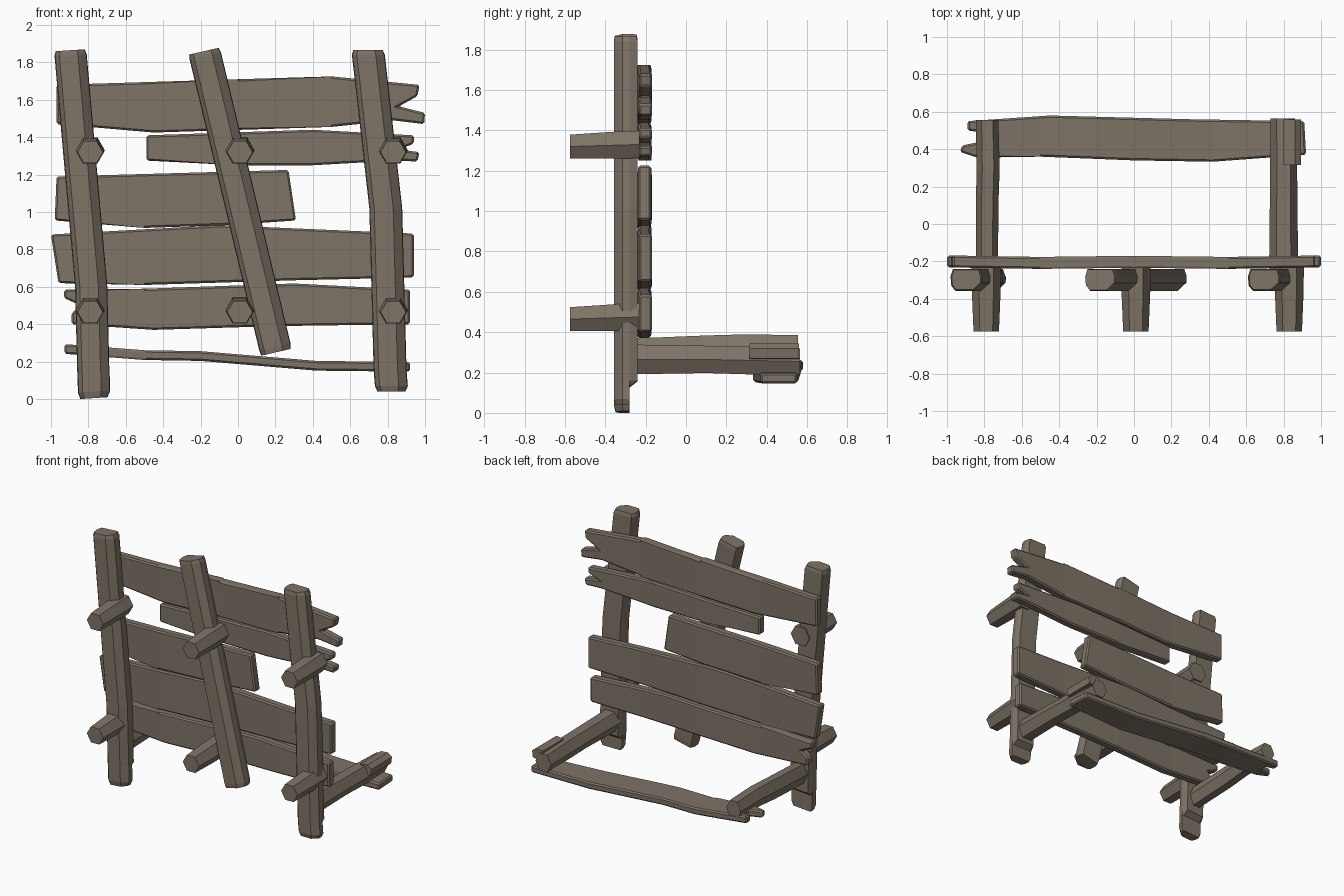
import bpy, bmesh, math
from mathutils import Vector

cube = bpy.data.objects.get("Cube")
if cube:
    bpy.data.objects.remove(cube)

wood = bpy.data.materials.new("weathered wood")
wood.use_nodes = True
COLOUR = (0.21, 0.174, 0.135, 1)
wood.diffuse_color = COLOUR
wood.node_tree.nodes["Principled BSDF"].inputs["Base Color"].default_value = COLOUR


def finish(name, bm, bevel=0):
    bmesh.ops.recalc_face_normals(bm, faces=bm.faces)
    mesh = bpy.data.meshes.new(name)
    bm.to_mesh(mesh)
    bm.free()
    mesh.materials.append(wood)
    obj = bpy.data.objects.new(name, mesh)
    bpy.context.collection.objects.link(obj)
    if bevel:
        mod = obj.modifiers.new("worn edges", 'BEVEL')
        mod.width, mod.segments = bevel, 1
        mod.limit_method, mod.angle_limit = 'ANGLE', math.radians(50)
    return obj


def loft(name, rings):
    """Skin a row of equal cross-sections and cap both ends."""
    bm = bmesh.new()
    loops = [[bm.verts.new(p) for p in ring] for ring in rings]
    n = len(loops[0])
    for a, b in zip(loops, loops[1:]):
        for i in range(n):
            j = (i + 1) % n
            bm.faces.new((a[i], a[j], b[j], b[i]))
    bm.faces.new(loops[0])
    bm.faces.new(loops[-1])
    return finish(name, bm)


def bend(x, path):
    """Piecewise linear height along a path of (x, height) pairs."""
    for (x0, h0), (x1, h1) in zip(path, path[1:]):
        if x <= x1:
            break
    return h0 + (h1 - h0) * (x - x0) / (x1 - x0)


def board(name, outline, path, thick, flat=False):
    """Plank from a 2D outline, bowed along its length."""
    bm = bmesh.new()
    face = bm.faces.new([bm.verts.new((x, 0, h)) for x, h in outline])
    out = bmesh.ops.extrude_face_region(bm, geom=[face])
    for v in out["geom"]:
        if isinstance(v, bmesh.types.BMVert):
            v.co.y += thick
    for x, _ in path[1:-1]:
        bmesh.ops.bisect_plane(bm, geom=bm.verts[:] + bm.edges[:] + bm.faces[:],
                               plane_co=(x, 0, 0), plane_no=(1, 0, 0))
    for v in bm.verts:
        v.co.y += bend(v.co.x, path) - thick / 2
        if flat:
            v.co.y, v.co.z = v.co.z, v.co.y
    return finish(name, bm, 0.01)


# Uprights: chamfered section, u across the width, y in depth
SECTION = [(-1, -.28), (-.85, -.24), (.85, -.24), (1, -.28),
           (.97, -.315), (.45, -.357), (-.7, -.357), (-.95, -.33)]


def post(name, stations, half, tilt=0):
    rings = []
    for x, z, scale, back in stations:
        rings.append([(x + u * half * scale, min(-.3 + (y + .3) * scale, back),
                       z + tilt * u) for u, y in SECTION])
    loft(name, rings)


post("right_post", [(-.77, .005, .85, -.28), (-.77, .04, 1, -.28), (-.772, .13, 1, -.28),
                    (-.774, .16, 1, -.24), (-.785, .6, 1, -.24),
                    (-.895, 1.84, 1, -.24), (-.897, 1.865, .9, -.24)], .086, .005)
post("left_post", [(.82, .04, .85, -.28), (.82, .07, 1, -.28), (.815, .13, 1, -.28),
                   (.813, .16, 1, -.24), (.79, 1.02, 1, -.24),
                   (.697, 1.84, 1, -.24), (.695, 1.865, .9, -.24)], .088)
post("middle_post", [(.203, .25, .94, -.24), (.197, .28, 1, -.24),
                     (-.175, 1.835, 1, -.24), (-.182, 1.86, .94, -.24)], .084, .018)


# Tapered six-sided pegs
def hexagon(x, z, rx, rz):
    return [(x + rx * math.cos(math.tau * i / 6), z + rz * math.sin(math.tau * i / 6))
            for i in range(6)]


for side, x in (("right", -.79), ("middle", .01), ("left", .83)):
    for level, z in (("lower", .465), ("upper", 1.32)):
        rings = [[(px, y, pz) for px, pz in hexagon(x, z + (y + .57) * .03, r, r)]
                 for y, r in ((-.575, .068), (-.36, .077), (-.23, .078))]
        loft(f"{side}_{level}_peg", rings)

# Back boards with splintered ends
BOW = [(-1, -.2), (-.5, -.208), (0, -.202), (.5, -.208), (1, -.2)]
BOARDS = {
    "top_board": [(-.97, 1.68), (0, 1.71), (.5, 1.725), (.97, 1.68), (.96, 1.62), (.86, 1.565),
                  (1, 1.53), (.995, 1.47), (.83, 1.49), (.5, 1.455), (-.45, 1.425), (-.97, 1.47)],
    "short_upper_board": [(-.49, 1.41), (.4, 1.44), (.94, 1.41), (.94, 1.365), (.86, 1.335),
                          (.97, 1.32), (.96, 1.27), (.84, 1.275), (.4, 1.25), (0, 1.25),
                          (-.49, 1.275)],
    "short_middle_board": [(-.97, 1.19), (.27, 1.225), (.31, .955), (-.05, .93), (-.5, .915),
                           (-.98, .955)],
    "wide_board": [(-1, .88), (-.1, .93), (.94, .885), (.94, .65), (.3, .635), (-.5, .61),
                   (-.96, .62)],
    "low_board": [(-.93, .585), (-.5, .59), (.3, .618), (.92, .585), (.92, .4), (.2, .39),
                  (-.45, .37), (-.89, .4), (-.89, .46), (-.84, .5), (-.93, .54)],
}
for name, outline in BOARDS.items():
    board(name, outline, BOW, .064)

# Rear crossboard lying under the two rails
board("rear_crossboard",
      [(-.89, .55), (-.45, .58), (.3, .56), (.91, .55), (.92, .37), (.42, .333), (0, .34),
       (-.5, .36), (-.84, .355), (-.93, .385), (-.92, .42), (-.82, .44), (-.82, .49),
       (-.89, .5)],
      [(-.93, .268), (-.5, .235), (-.2, .23), (.42, .178), (.93, .172)], .052, flat=True)


# Horizontal rails running back from the uprights
def rail(name, stations):
    loft(name, [[(px, y, pz) for px, pz in hexagon(x, z, rx, rz)]
                for x, y, z, rx, rz in stations])


rail("right_rail", [(-.785, -.27, .295, .058, .085), (-.785, .1, .31, .06, .085),
                    (-.78, .3, .32, .062, .08), (-.785, .555, .32, .06, .075)])
rail("left_rail", [(.8, -.27, .265, .078, .085), (.8, .1, .265, .074, .078),
                   (.8, .32, .26, .072, .08), (.795, .565, .255, .065, .075)])
loft("left_rail_splinter",
     [[(x, y, z) for x, z in ((.81, .26), (.885, .27), (.892, .32), (.86, .345), (.8, .34))]
      for y in (.315, .56)])
